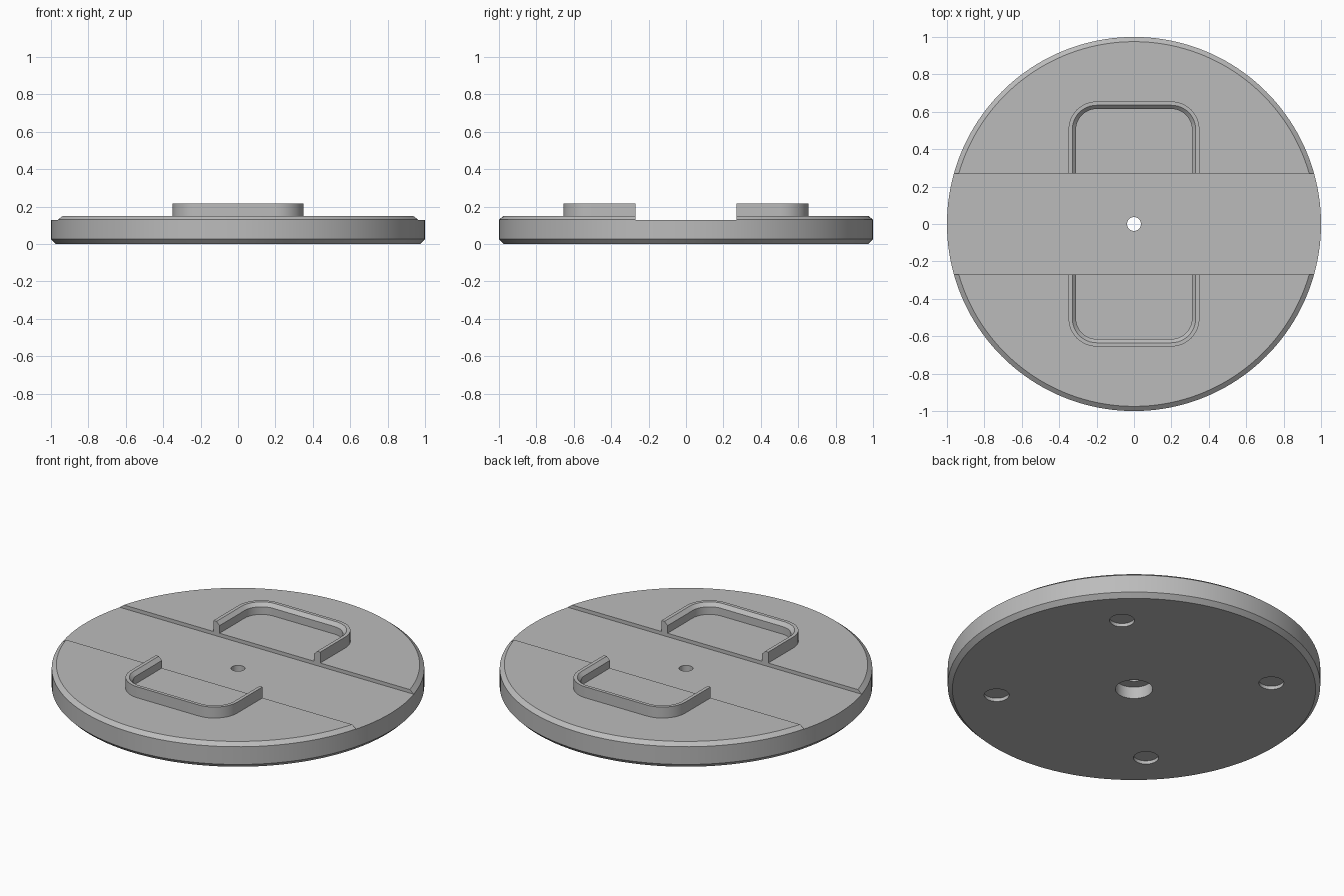
import bpy, bmesh, math

cube = bpy.data.objects.get("Cube")
if cube:
    bpy.data.objects.remove(cube, do_unlink=True)

grey = bpy.data.materials.new("mid grey")
grey.use_nodes = True
grey.diffuse_color = (0.5, 0.5, 0.5, 1)
grey.node_tree.nodes["Principled BSDF"].inputs["Base Color"].default_value = grey.diffuse_color


def add_object(name, bm):
    bmesh.ops.recalc_face_normals(bm, faces=bm.faces)
    mesh = bpy.data.meshes.new(name)
    bm.to_mesh(mesh)
    bm.free()
    mesh.materials.append(grey)
    obj = bpy.data.objects.new(name, mesh)
    bpy.context.collection.objects.link(obj)
    return obj


def loft(name, loops, closed=False):
    """Skin equal-length loops; cap both ends, or join last loop to first."""
    bm = bmesh.new()
    rings = [[bm.verts.new(p) for p in loop] for loop in loops]
    pairs = list(zip(rings, rings[1:] + rings[:1])) if closed else list(zip(rings, rings[1:]))
    for a, b in pairs:
        for i in range(len(a)):
            j = (i + 1) % len(a)
            bm.faces.new((a[i], a[j], b[j], b[i]))
    if not closed:
        bm.faces.new(rings[0])
        bm.faces.new(rings[-1])
    return add_object(name, bm)


def circle(r, z, n, cx=0, cy=0):
    return [(cx + r * math.cos(math.tau * i / n), cy + r * math.sin(math.tau * i / n), z)
            for i in range(n)]


def box(name, sx, sy, z0, z1):
    return loft(name, [[(-sx, -sy, z), (sx, -sy, z), (sx, sy, z), (-sx, sy, z)]
                       for z in (z0, z1)])


def hole(r, z0, z1, cx=0, cy=0):
    return loft("hole_cutter", [circle(r, z0, 48, cx, cy), circle(r, z1, 48, cx, cy)])


def smooth(obj):
    bpy.ops.object.select_all(action='DESELECT')
    obj.select_set(True)
    bpy.context.view_layer.objects.active = obj
    bpy.ops.object.shade_smooth_by_angle(angle=math.radians(20))


def cut(obj, cutters):
    """Subtract the cutters, bake the result and delete them."""
    for c in cutters:
        c.hide_render = True
        mod = obj.modifiers.new("cut", 'BOOLEAN')
        mod.operation = 'DIFFERENCE'
        mod.solver = 'EXACT'
        mod.object = c
    graph = bpy.context.evaluated_depsgraph_get()
    baked = bpy.data.meshes.new_from_object(obj.evaluated_get(graph))
    obj.modifiers.clear()
    obj.data = baked
    for c in cutters:
        bpy.data.objects.remove(c, do_unlink=True)


# Chamfered disc with a channel across it, a stepped bore and four round recesses
CHANNEL = 0.27
disc_profile = [(0.975, 0), (1, 0.025), (1, 0.13), (0.975, 0.15)]
disc = loft("base_disc", [circle(r, z, 160) for r, z in disc_profile])
cutters = [box("channel_cutter", 1.2, CHANNEL, 0.129, 0.3),
           hole(0.037, -0.1, 0.3),
           hole(0.1, -0.1, 0.07)]
d = 0.74 * math.sqrt(0.5)
cutters += [hole(0.067, -0.1, 0.02, sx * d, sy * d) for sx in (-1, 1) for sy in (-1, 1)]
cut(disc, cutters)
smooth(disc)


# Raised U-shaped rims: half of a rounded rectangle on each side of the channel
def rim_path(inset, z, side):
    """Open U path, offset inwards, from one channel edge round to the other."""
    hx, hy, r, steps = 0.35, 0.655, 0.15, 12
    pts = [(hx - inset, CHANNEL)]
    for cx, start in ((hx - r, 0), (r - hx, 90)):
        for k in range(steps + 1):
            a = math.radians(start + 90 * k / steps)
            pts.append((cx + (r - inset) * math.cos(a), hy - r + (r - inset) * math.sin(a)))
    pts.append((inset - hx, CHANNEL))
    return [(x, side * y, z) for x, y in pts]


# Cross-section as (inset from outside, height): the inner top edge is chamfered
section = [(0, 0.149), (0, 0.215), (0.02, 0.215), (0.04, 0.195), (0.04, 0.149)]
for name, side in (("back_rim", 1), ("front_rim", -1)):
    paths = [rim_path(inset, z, side) for inset, z in section]
    smooth(loft(name, list(zip(*paths))))
